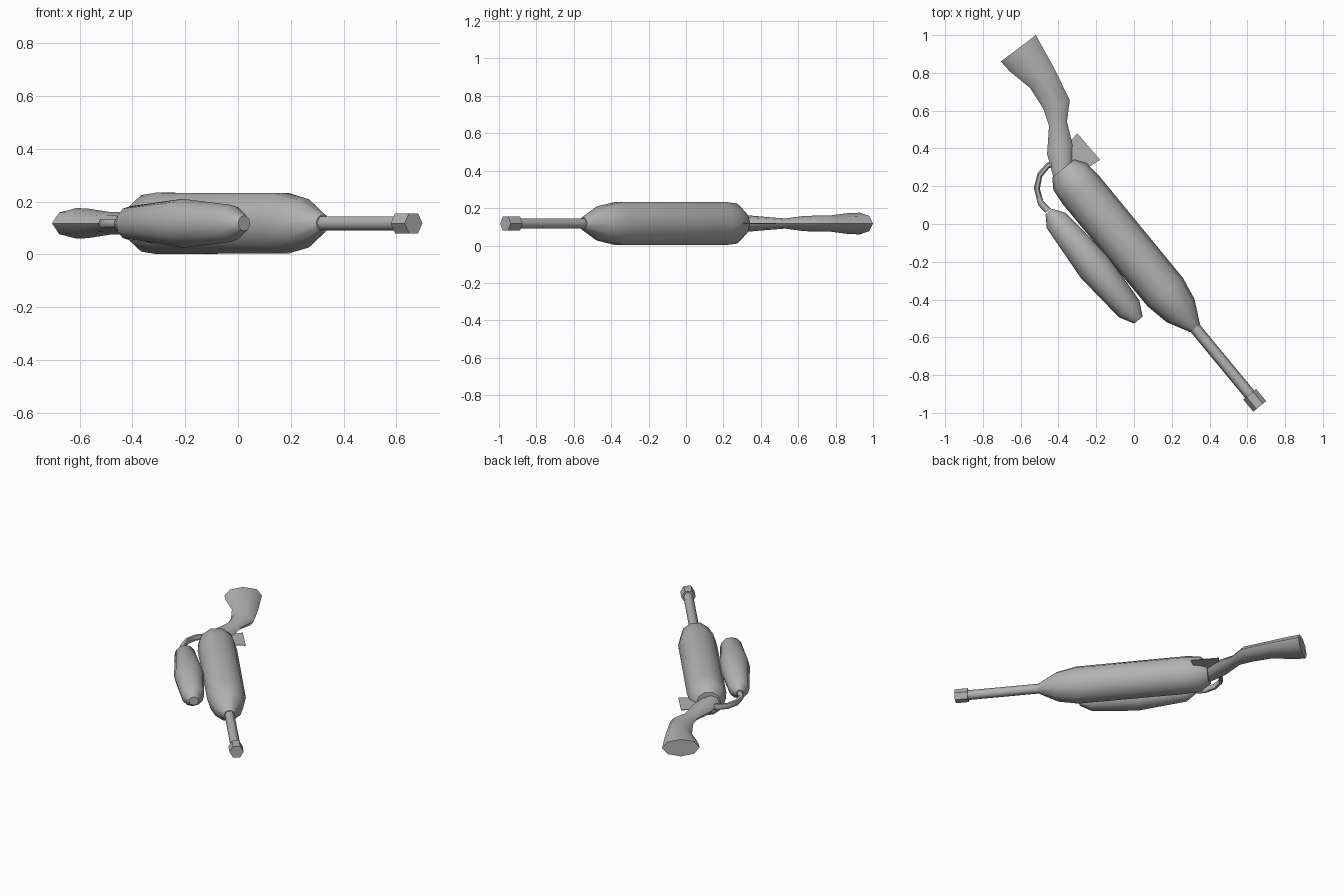
import bpy
import math
from mathutils import Vector

old = bpy.data.objects.get("Cube")
if old:
    bpy.data.objects.remove(old, do_unlink=True)

grey = bpy.data.materials.new("plain grey")
grey.use_nodes = True
colour = (0.45, 0.45, 0.45, 1)
grey.diffuse_color = colour
grey.node_tree.nodes["Principled BSDF"].inputs["Base Color"].default_value = colour

MID = 0.1175                          # height of the centre plane
AXIS = Vector((-0.637, 0.771))        # runs from muzzle to rear
SIDE = Vector((0.771, 0.637))


def add_mesh(name, verts, faces, angle):
    mesh = bpy.data.meshes.new(name)
    mesh.from_pydata(verts, [], faces)
    mesh.materials.append(grey)
    obj = bpy.data.objects.new(name, mesh)
    bpy.context.collection.objects.link(obj)
    bpy.ops.object.select_all(action="DESELECT")
    obj.select_set(True)
    bpy.context.view_layer.objects.active = obj
    bpy.ops.object.mode_set(mode="EDIT")
    bpy.ops.mesh.select_all(action="SELECT")
    bpy.ops.mesh.normals_make_consistent(inside=False)
    bpy.ops.object.mode_set(mode="OBJECT")
    if angle:
        bpy.ops.object.shade_smooth_by_angle(angle=math.radians(angle))
    return obj


def loft(name, stations, sides, angle=40):
    """Skin elliptical rings given as (left edge, right edge, half height)."""
    verts, faces = [], []
    for left, right, half_z in stations:
        left, right = Vector(left), Vector(right)
        centre, half = (left + right) / 2, (right - left) / 2
        for i in range(sides):
            a = math.tau * i / sides
            p = centre + half * math.cos(a)
            verts.append((p.x, p.y, MID + half_z * math.sin(a)))
    for r in range(len(stations) - 1):
        for i in range(sides):
            j = (i + 1) % sides
            a, b = r * sides, (r + 1) * sides
            faces.append((a + i, a + j, b + j, b + i))
    faces.append(tuple(range(sides)))
    faces.append(tuple(range(len(verts) - sides, len(verts))))
    return add_mesh(name, verts, faces, angle)


def lathe(name, offset, profile, sides, angle=40):
    """Round part along the axis; profile is (distance, radius)."""
    stations = []
    for s, r in profile:
        c = AXIS * s + SIDE * offset
        stations.append((c - SIDE * r, c + SIDE * r, r))
    return loft(name, stations, sides, angle)


# Main body, barrel and muzzle share one axis
lathe("body", -0.102, [(-0.63, 0.034), (-0.51, 0.096), (-0.383, 0.12),
                       (0.32, 0.122), (0.41, 0.113), (0.465, 0.075)], 10, 50)
lathe("barrel", -0.102, [(-1.1, 0.031), (-0.6, 0.031)], 6, 65)
lathe("muzzle", -0.102, [(-1.168, 0.044), (-1.085, 0.044)], 6, 30)

# Side tank
lathe("side_tank", -0.306, [(-0.407, 0.029), (-0.33, 0.07), (-0.04, 0.093),
                            (0.277, 0.064), (0.338, 0.022)], 12, 50)

# Shoulder stock
loft("stock", [((-0.425, 0.24), (-0.33, 0.28), 0.05),
               ((-0.46, 0.37), (-0.325, 0.42), 0.038),
               ((-0.45, 0.52), (-0.355, 0.54), 0.027),
               ((-0.48, 0.61), (-0.34, 0.655), 0.041),
               ((-0.55, 0.72), (-0.42, 0.82), 0.043),
               ((-0.66, 0.81), (-0.478, 0.925), 0.056),
               ((-0.705, 0.86), (-0.52, 1.0), 0.058)], 8, 50)

# Hose from the tank to the stock
loft("hose", [((-0.47, 0.06), (-0.44, 0.08), 0.02),
              ((-0.507, 0.10), (-0.48, 0.12), 0.02),
              ((-0.53, 0.19), (-0.498, 0.185), 0.02),
              ((-0.51, 0.27), (-0.487, 0.25), 0.02),
              ((-0.46, 0.325), (-0.45, 0.295), 0.02),
              ((-0.42, 0.335), (-0.42, 0.305), 0.02)], 6, 65)

# Thin trigger plate between the body and stock
outline = [(-0.30, 0.48), (-0.18, 0.34), (-0.235, 0.305), (-0.32, 0.30),
           (-0.36, 0.38), (-0.335, 0.44)]
n = len(outline)
points = [(x, y, MID + dz) for dz in (-0.002, 0.002) for x, y in outline]
sides = [(i, (i + 1) % n, n + (i + 1) % n, n + i) for i in range(n)]
add_mesh("trigger_plate", points,
         [tuple(range(n)), tuple(range(n, 2 * n))] + sides, 0)
